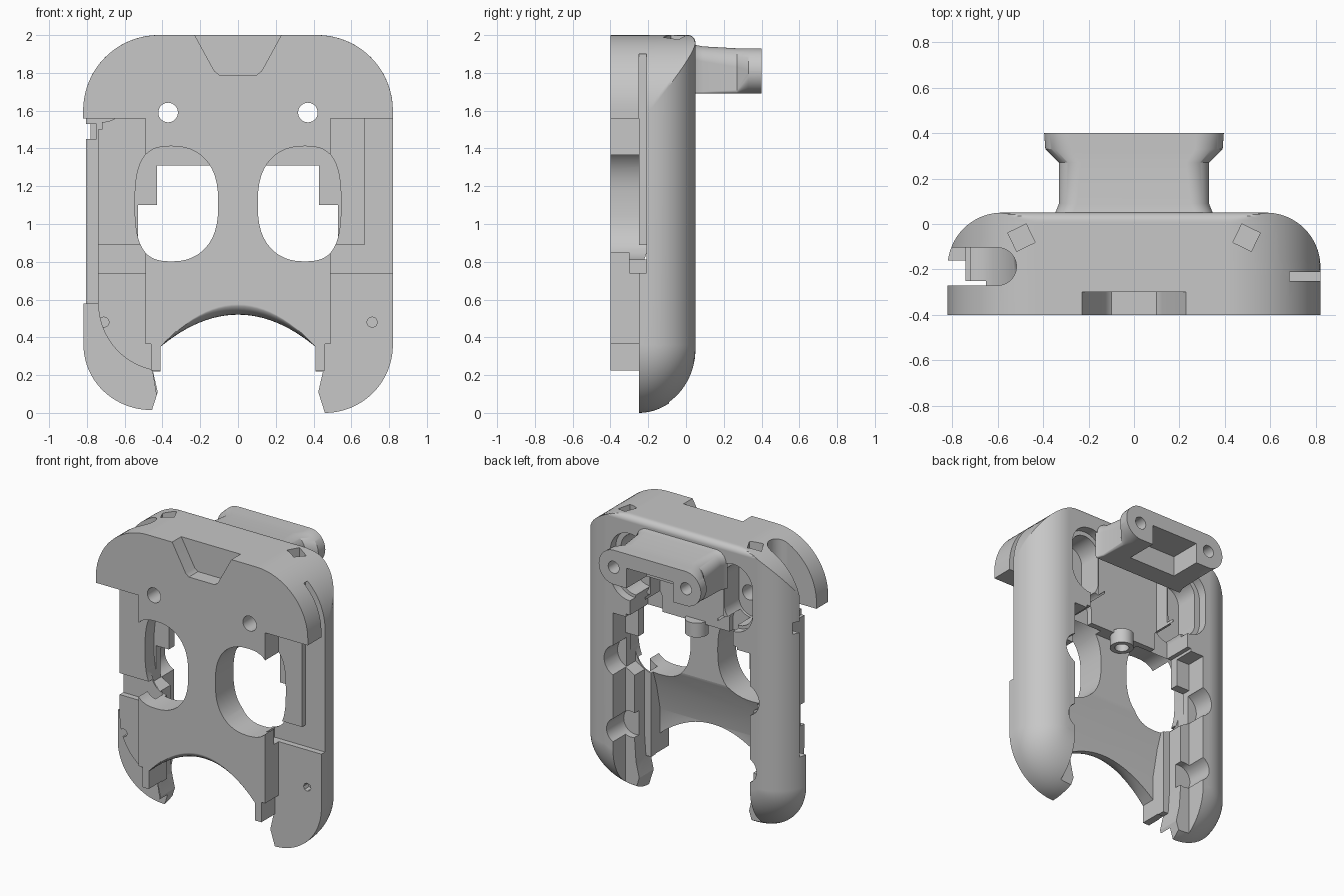
import bpy, bmesh, math
from math import cos, sin, pi

if "Cube" in bpy.data.objects:
    bpy.data.objects.remove(bpy.data.objects["Cube"])

grey = bpy.data.materials.new("matte grey")
grey.use_nodes = True
grey.diffuse_color = (0.57, 0.57, 0.57, 1)
grey.node_tree.nodes["Principled BSDF"].inputs["Base Color"].default_value = (0.57, 0.57, 0.57, 1)


def loft(name, layers, axis):
    """Join profiles along an axis: y takes (x,z), x takes (y,z), z takes (x,y)."""
    place = {"y": lambda a, b, t: (a, t, b),
             "x": lambda a, b, t: (t, a, b),
             "z": lambda a, b, t: (a, b, t)}[axis]
    bm = bmesh.new()
    rings = [[bm.verts.new(place(a, b, t)) for a, b in pts] for t, pts in layers]
    bm.faces.new(rings[0])
    bm.faces.new(rings[-1][::-1])
    n = len(rings[0])
    for low, high in zip(rings, rings[1:]):
        for i in range(n):
            j = (i + 1) % n
            bm.faces.new((low[j], low[i], high[i], high[j]))
    bmesh.ops.recalc_face_normals(bm, faces=bm.faces)
    mesh = bpy.data.meshes.new(name)
    bm.to_mesh(mesh)
    bm.free()
    mesh.materials.append(grey)
    ob = bpy.data.objects.new(name, mesh)
    bpy.context.collection.objects.link(ob)
    return ob


def arc(cx, cy, rx, ry, a0, a1, n=20):
    return [(cx + rx * cos(math.radians(a0 + (a1 - a0) * i / n)),
             cy + ry * sin(math.radians(a0 + (a1 - a0) * i / n))) for i in range(n + 1)]


def circle(x, y, r, n=28):
    return arc(x, y, r, r, 0, 360, n)[:-1]


def rect(a, b, c, d):
    return [(a, c), (b, c), (b, d), (a, d)]


def slot(x, low, high, r):
    return arc(x, high, r, r, 0, 180) + arc(x, low, r, r, 180, 360)


def flip(pts, s):
    return [(s * a, b) for a, b in pts]


def subtract(target, tool):
    mod = target.modifiers.new("cut", "BOOLEAN")
    mod.operation, mod.solver, mod.object = "DIFFERENCE", "EXACT", tool
    tool.hide_render = True
    bpy.context.view_layer.update()
    graph = bpy.context.evaluated_depsgraph_get()
    mesh = bpy.data.meshes.new_from_object(target.evaluated_get(graph))
    target.modifiers.clear()
    target.data = mesh
    bpy.data.objects.remove(tool)


def cut(target, pts, axis, lo, hi):
    subtract(target, loft("cutter", [(lo, pts), (hi, pts)], axis))


# Housing: front outline whose sides, foot and top edge round off towards the back
def outline(y):
    def inset(start, depth, amount):
        t = min(max((y - start) / depth, 0), 1)
        return amount * (1 - math.sqrt(1 - t * t))
    w = 0.82 - inset(-0.19, 0.24, 0.24)
    foot = 0.36 - inset(-0.25, 0.3, 0.33)
    top = 2 - inset(0.01, 0.04, 0.04)
    stop = math.degrees(math.acos(min((w - 0.42) / 0.4, 1)))
    right = (arc(0.42, 1.6, 0.4, 0.4, 90, stop)
             + arc(0.46, 0.36, w - 0.46, foot, 0, -90))
    right = [(x, min(z, top)) for x, z in right]
    return right + flip(right[::-1], -1)


steps = [-0.25 + 0.3 * sin(i * pi / 40) for i in range(21)]
body = loft("housing", [(y, outline(y)) for y in [-0.4] + steps], "y")

# Open back: rails are left either side of the cavity
half = [(0.47, -0.1), (0.46, 0), (0.425, 0.11), (0.45, 0.22), (0.46, 0.36),
        (0.46, 0.82), (0.53, 0.86), (0.53, 1.1), (0.43, 1.1), (0.43, 1.31)]
cut(body, half + flip(half[::-1], -1), "y", -0.2, 0.2)
cut(body, half[:4] + flip(half[:4][::-1], -1), "y", -0.6, 0.2)
cut(body, rect(-0.28, 0.28, 1.25, 1.84), "y", -0.11, 0.2)
cut(body, [(-0.3, 0.2), (-0.3, 0.52), (-0.26, 0.7), (-0.19, 0.9), (0.2, 0.9), (0.2, 0.2)],
    "x", -0.41, 0.41)

# Lower arch with a rounded front lip
xs = [-0.41 + 0.82 * i / 24 for i in range(25)]


def arch(grow):
    return [(-0.41, -0.2)] + [(x, 0.35 + (0.17 + grow) * (1 - (x / 0.41) ** 2))
                              for x in xs] + [(0.41, -0.2)]


lip = [(-0.401 + 0.1 * (1 - cos(i * pi / 12)), arch(0.06 * (1 - sin(i * pi / 12))))
       for i in range(7)]
subtract(body, loft("arch_cutter", [(-0.6, arch(0.06))] + lip + [(0.2, arch(0))], "y"))
cut(body, rect(-1, 1, -0.1, 0.225), "y", -0.6, -0.25)

for s in (-1, 1):
    # Stepped shoulders beside the front plate
    shelf = 0.67 if s > 0 else 0.74
    cut(body, flip(rect(0.49, 1, 0.36, 1.558), s), "y", -0.6, -0.25)
    cut(body, flip(rect(0.46, 1, -0.1, 0.365), s), "y", -0.6, -0.25)
    cut(body, flip(rect(shelf, 1, 0.88, 1.558), s), "y", -0.3, -0.21)
    cut(body, flip(rect(0.43, 1, 0.74, 0.89), s), "y", -0.3, -0.21)

    # Rounded eye openings
    eye = []
    for i in range(48):
        c, d = cos(i * pi / 24), sin(i * pi / 24)
        eye.append((0.325 + 0.03 * d * d + 0.22 * math.copysign(abs(c) ** 0.8, c),
                    1.107 + 0.305 * math.copysign(abs(d) ** 0.75, d)))
    cut(body, flip(eye, s), "y", -0.6, -0.15)

    # Screw holes with rounded, stepped pockets behind
    cut(body, flip(circle(0.37, 1.59, 0.052), s), "y", -0.6, 0.2)
    cut(body, flip(slot(0.4, 1.54, 1.74, 0.11), s), "y", -0.17, 0.2)
    cut(body, flip(slot(0.4, 1.56, 1.73, 0.15), s), "y", -0.01, 0.2)
    cut(body, flip(slot(0.33, 1.25, 1.4, 0.07), s), "y", -0.15, 0.2)

    # Stepped inner edge and round sockets in the rails
    cut(body, flip(rect(0.38, 0.53, -0.1, 1.29), s), "y", -0.09, 0.2)
    cut(body, flip(circle(0.49, 0.96, 0.11), s), "y", -0.1, 0.2)
    cut(body, flip(circle(0.49, 0.47, 0.09), s), "y", -0.14, 0.2)
    cut(body, flip(circle(0.71, 0.48, 0.028, 8), s), "y", -0.3, -0.2)

    # Tilted square sockets in the top
    turn = math.radians(-26 * s)
    square = [(0.495 * s + a * cos(turn) - b * sin(turn), -0.06 + a * sin(turn) + b * cos(turn))
              for a, b in rect(-0.045, 0.045, -0.045, 0.045)]
    cut(body, square, "z", 1.88, 2.1)

# Trapezoid notch in the front top edge
notch = [(-0.24, 2.02), (-0.125, 1.81), (-0.1, 1.79), (0.1, 1.79), (0.125, 1.81), (0.24, 2.02)]
cut(body, notch, "y", -0.6, -0.3)

# Thin slit on one side, round cable channel on the other
cut(body, rect(0.67, 1, 1.5, 1.9), "y", -0.25, -0.21)
channel = [(-1, -0.27), (-0.6, -0.27)] + arc(-0.6, -0.187, 0.083, 0.083, -90, 90) + [(-1, -0.104)]
run = loft("channel", [(1.5, channel), (2.1, channel)], "z")
floor = [(-0.5, 1.4), (-0.5, 1.95)] + arc(-0.72, 1.9, 0.22, 0.36, 0, -90) + [(-0.72, 1.4)]
cut(run, floor, "y", -0.5, 0.2)
subtract(body, run)
cut(body, rect(-1, -0.75, 1.45, 1.53), "y", -0.12, -0.06)

# Channel carries on down the side and curves under the foot
cut(body, rect(-1, -0.74, 0.58, 1.558), "y", -0.3, -0.104)
foot = ([(-1, 0.6), (-0.74, 0.6)] + arc(-0.38, 0.58, 0.36, 0.36, 180, 258)
        + [(-0.4, -0.1), (-1, -0.1)])
cut(body, foot, "y", -0.3, -0.16)


# Hinge bracket: square-bottomed neck widening into a rounded bar
def bar(w, top, upper, lower):
    right = (arc(w - upper, top - upper, upper, upper, 90, 0)
             + arc(w - lower, 1.69 + lower, lower, lower, 0, -90))
    return right + flip(right[::-1], -1)


bracket = loft("rear_bracket", [(0.04, bar(0.35, 1.95, 0.08, 0.01)),
                                (0.09, bar(0.33, 1.94, 0.08, 0.01)),
                                (0.27, bar(0.33, 1.93, 0.1, 0.02)),
                                (0.33, bar(0.39, 1.93, 0.119, 0.119)),
                                (0.4, bar(0.395, 1.93, 0.119, 0.119))], "y")
cut(bracket, rect(-0.18, 0.18, 1.6, 1.83), "y", 0.18, 0.5)
for s in (-1, 1):
    cut(bracket, circle(0.28 * s, 1.81, 0.042), "y", 0.2, 0.5)

# Small catch under the cavity ceiling
ring = circle(0, -0.12, 0.075)
catch = loft("catch", [(1.23, ring), (1.33, ring)], "z")
cut(catch, circle(0, -0.12, 0.045), "z", 1.2, 1.29)

for ob in (body, bracket, catch):
    bpy.ops.object.select_all(action="DESELECT")
    ob.select_set(True)
    bpy.context.view_layer.objects.active = ob
    bpy.ops.object.shade_smooth_by_angle(angle=math.radians(30))
    # Large flat faces keep flat shading next to rounded edges
    ob.modifiers.new("even_shading", "WEIGHTED_NORMAL").keep_sharp = True
